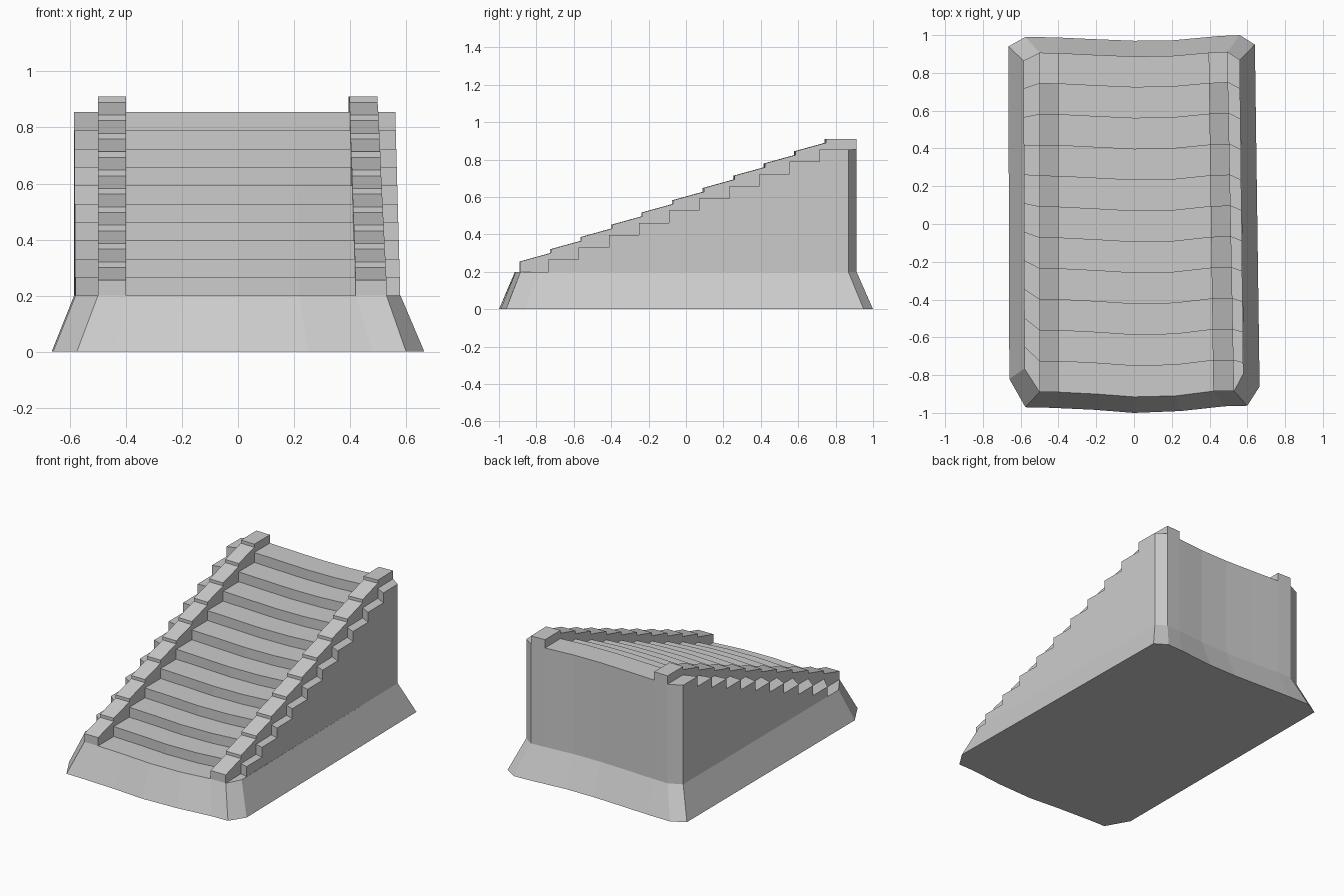
import bpy
from mathutils import Vector

if "Cube" in bpy.data.objects:
    bpy.data.objects.remove(bpy.data.objects["Cube"])

# Lengthwise lines of the staircase, left to right: (x, y) at the front and back of the plinth top
FRONT = [(-.58, -.765), (-.50, -.89), (-.40, -.89), (-.20, -.90), (0, -.915),
         (.22, -.91), (.42, -.885), (.53, -.885), (.58, -.79)]
BACK = [(-.585, .865), (-.50, .907), (-.40, .905), (-.20, .895), (0, .887),
        (.20, .89), (.395, .907), (.495, .912), (.56, .868)]
# Same lines on the ground
FRONT_LOW = [(-.66, -.82), (-.575, -.97), (-.44, -.973), (-.22, -.983), (0, -1),
             (.25, -.99), (.48, -.965), (.60, -.962), (.665, -.86)]
BACK_LOW = [(-.665, .94), (-.575, .99), (-.42, .988), (-.20, .978), (0, .97),
            (.20, .972), (.45, .995), (.56, 1.0), (.64, .95)]
LAST = len(FRONT) - 1
RAILS = (1, 6)                 # columns that carry a rail
STEPS = 11
BASE, RISE = .20, .0655
LIP, TILT = .055, .045         # rail height above each tread, and its slope gain
OUTER = {0: (-.65, .715), LAST: (-.735, .715)}   # first and last riser on outer edges


def riser(i, k):
    """Plan position of riser k on line i (0 = front, STEPS = back)."""
    f, b = Vector(FRONT[i]), Vector(BACK[i])
    p = f.lerp(b, k / STEPS)
    if i in OUTER and 0 < k < STEPS:
        y0, y1 = OUTER[i]
        p.y = y0 + (y1 - y0) * (k - 1) / (STEPS - 2)
    return p


def at(p, z):
    return Vector((p[0], p[1], z))


def tread(k):
    return BASE + RISE * k


def rail_z(k):
    z = tread(k) + LIP
    return z, z + (TILT if k < STEPS - 1 else 0)


class Part:
    """Collects flat faces, each turned towards a given outward direction."""
    def __init__(self, name):
        self.name, self.verts, self.faces, self.index = name, [], [], {}

    def face(self, out, *pts):
        n = Vector()
        for a, b in zip(pts, pts[1:] + pts[:1]):
            n += a.cross(b)
        if n.dot(Vector(out)) < 0:
            pts = pts[::-1]
        ids = []
        for p in pts:
            key = tuple(round(c, 5) for c in p)
            if key not in self.index:
                self.index[key] = len(self.verts)
                self.verts.append(key)
            ids.append(self.index[key])
        self.faces.append(ids)

    def build(self):
        mesh = bpy.data.meshes.new(self.name)
        mesh.from_pydata(self.verts, [], self.faces)
        mesh.update()
        bpy.context.collection.objects.link(bpy.data.objects.new(self.name, mesh))


# Flared plinth
plinth = Part("plinth")
low = FRONT_LOW + BACK_LOW[::-1]
top = FRONT + BACK[::-1]
for j in range(len(low)):
    m = (j + 1) % len(low)
    a, b = Vector(low[j]), Vector(low[m])
    out = (b.y - a.y, a.x - b.x, 0)
    plinth.face(out, at(low[j], 0), at(low[m], 0), at(top[m], BASE), at(top[j], BASE))
plinth.face((0, 0, -1), *[at(p, 0) for p in low])
plinth.build()

# Steps between and outside the rails
stairs = Part("stairs")
for i in range(LAST):
    if i not in RAILS:
        for k in range(STEPS):
            z = tread(k)
            a, b = riser(i, k), riser(i + 1, k)
            c, d = riser(i + 1, k + 1), riser(i, k + 1)
            stairs.face((0, 0, 1), at(a, z), at(b, z), at(c, z), at(d, z))
            if k:
                stairs.face((0, -1, 0), at(a, z - RISE), at(b, z - RISE), at(b, z), at(a, z))
        z = tread(STEPS - 1)
        stairs.face((0, 1, 0), at(BACK[i], BASE), at(BACK[i + 1], BASE),
                    at(BACK[i + 1], z), at(BACK[i], z))
# Side walls below the outer steps
for i, sx in ((0, -1), (LAST, 1)):
    for k in range(1, STEPS):
        a, b, z = riser(i, k), riser(i, k + 1), tread(k)
        stairs.face((sx, 0, 0), at(a, BASE), at(b, BASE), at(b, z), at(a, z))
stairs.build()

# Sawtooth rails
for i, name in zip(RAILS, ("left_rail", "right_rail")):
    rail = Part(name)
    for k in range(STEPS):
        z, (z0, z1) = tread(k), rail_z(k)
        a, b = riser(i, k), riser(i + 1, k)
        c, d = riser(i + 1, k + 1), riser(i, k + 1)
        rail.face((0, 0, 1), at(a, z0), at(b, z0), at(c, z1), at(d, z1))
        rail.face((-1, 0, 0), at(a, z), at(d, z), at(d, z1), at(a, z0))
        rail.face((1, 0, 0), at(b, z), at(c, z), at(c, z1), at(b, z0))
        under = rail_z(k - 1)[1] if k else BASE
        rail.face((0, -1, 0), at(a, under), at(b, under), at(b, z0), at(a, z0))
    zt = rail_z(STEPS - 1)[1]
    rail.face((0, 1, 0), at(BACK[i], BASE), at(BACK[i + 1], BASE),
              at(BACK[i + 1], zt), at(BACK[i], zt))
    rail.build()
